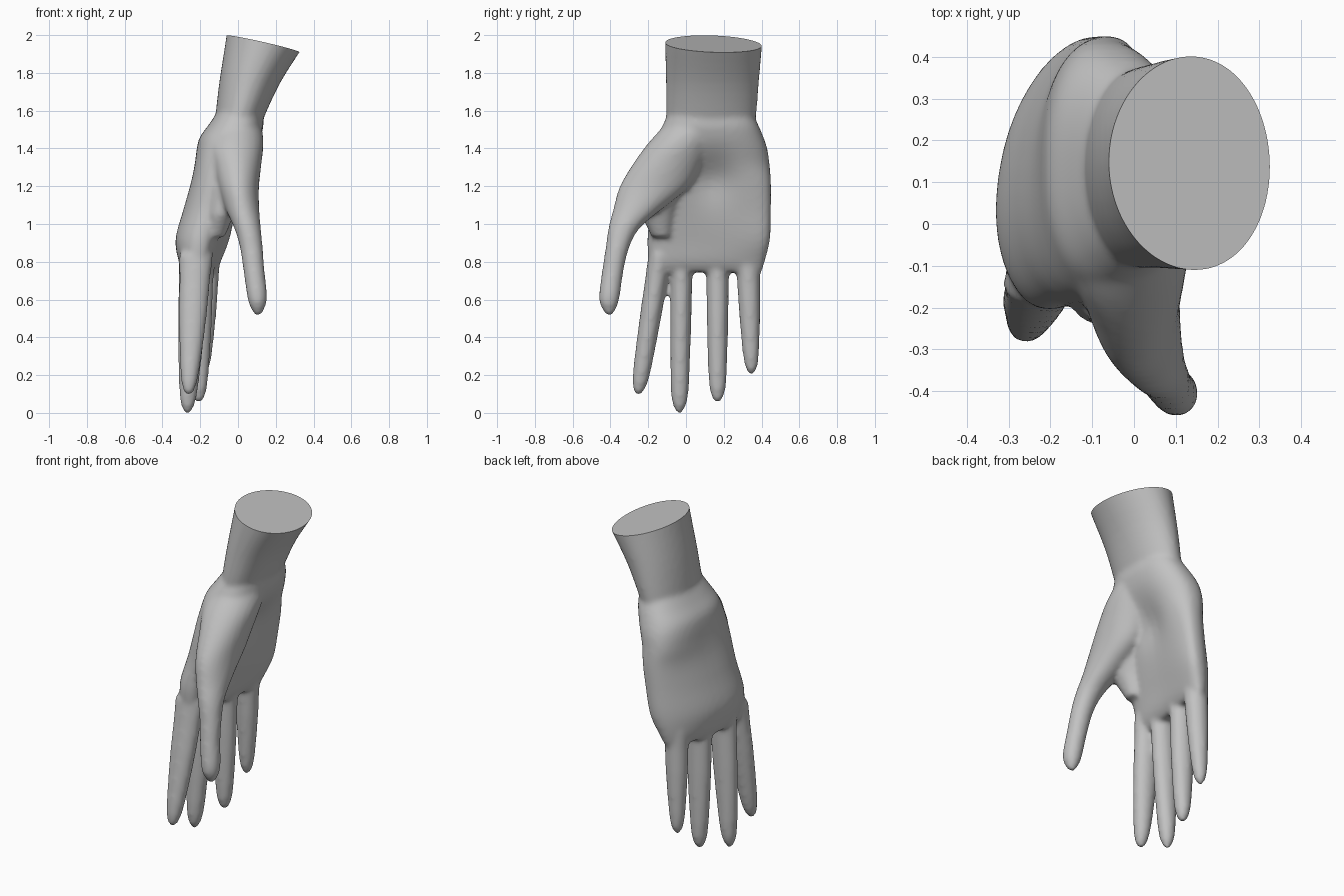
import bpy, bmesh, math
from mathutils import Vector

if "Cube" in bpy.data.objects:
    bpy.data.objects.remove(bpy.data.objects["Cube"])

skin = bpy.data.materials.new("plain grey")
skin.diffuse_color = (0.54, 0.54, 0.54, 1)
skin.use_nodes = True
skin.node_tree.nodes["Principled BSDF"].inputs["Base Color"].default_value = skin.diffuse_color


def loft(bm, rings):
    """Skin a closed tube through rings of equal point count."""
    loops = [[bm.verts.new(p) for p in ring] for ring in rings]
    n = len(loops[0])
    for a, b in zip(loops, loops[1:]):
        for i in range(n):
            bm.faces.new((a[i], a[(i + 1) % n], b[(i + 1) % n], b[i]))
    bm.faces.new(loops[0][::-1])
    bm.faces.new(loops[-1])


def refine(rows, steps=4):
    """Smooth spline through rows of section numbers."""
    out = []
    for i in range(len(rows) - 1):
        a, b, c, d = (rows[max(i - 1, 0)], rows[i], rows[i + 1],
                      rows[min(i + 2, len(rows) - 1)])
        for s in range(steps):
            t = s / steps
            out.append([q + .5 * t * (r - p + t * (2 * p - 5 * q + 4 * r - w
                        + t * (3 * (q - r) + w - p)))
                        for p, q, r, w in zip(a, b, c, d)])
    return out + [list(rows[-1])]


def ellipse(x, y, z, rx, ry, n=24):
    return [(x + rx * math.sin(t), y + ry * math.cos(t), z)
            for t in (2 * math.pi * i / n for i in range(n))]


def palm_ring(z, xc, yc, hx, hy, slope, bend, n=48):
    """Rounded box section, bowed across the knuckles, dished on the palm side."""
    hollow = .045 * math.exp(-((z - 1.25) / .13) ** 2)
    pts = []
    for i in range(n):
        t = 2 * math.pi * i / n
        s, c = math.sin(t), math.cos(t)
        d = hy * math.copysign(abs(c) ** 0.85, c)
        x = xc + slope * d + bend * d * d + hx * math.copysign(abs(s) ** 0.85, s)
        if s > 0:
            x -= hollow * math.exp(-((d - 0.01) / 0.12) ** 2)
        pts.append((x, yc + d, z))
    return pts


# Palm
bm = bmesh.new()
palm = [  # z, centre x, centre y, half depth, half width, slope, bend
    (0.745, -.215, .11, .065, .29, .12, .4),
    (0.80, -.212, .11, .096, .307, .12, .4),
    (0.92, -.202, .12, .122, .325, .15, .5),
    (1.08, -.157, .13, .126, .32, .12, .4),
    (1.22, -.112, .13, .134, .32, .08, .2),
    (1.32, -.08, .13, .148, .312, .03, 0),
    (1.40, -.058, .13, .16, .30, 0, 0),
    (1.46, -.04, .13, .162, .28, 0, 0),
    (1.52, -.012, .13, .147, .255, 0, 0),
    (1.58, .008, .13, .125, .225, 0, 0)]
loft(bm, [palm_ring(*s) for s in refine(palm)])

# Thumb
thumb = [  # x, y, z, radius x, radius y
    (.0, .06, 1.57, .11, .13), (-.01, .02, 1.49, .14, .165),
    (-.015, -.035, 1.41, .15, .18), (-.005, -.105, 1.30, .127, .188),
    (.003, -.172, 1.19, .108, .183), (.023, -.255, 1.08, .09, .13),
    (.05, -.327, .98, .071, .084), (.07, -.362, .88, .061, .063),
    (.085, -.388, .75, .056, .057), (.10, -.404, .63, .054, .056),
    (.104, -.408, .57, .044, .046), (.105, -.405, .520, .018, .02)]
loft(bm, [ellipse(*s) for s in refine(thumb, 3)])

# Fingers
fingers = [  # base x, y, radius x, y / tip x, y, z, radius
    (-.222, -.135, .091, .064, -.262, -.254, .093, .046),
    (-.228, -.022, .087, .060, -.268, -.035, -.002, .048),
    (-.205, .167, .082, .063, -.208, .167, .053, .047),
    (-.165, .327, .074, .067, -.185, .347, .203, .041)]
for bx, by, rbx, rby, tx, ty, tz, r in fingers:
    rings = []
    top = 0.84
    for f, k in ((0, 0), (.18, .2), (.4, .33), (.6, .55), (.8, .85),
                 (.9, 1), (.96, 1), (1, 1)):
        cap = {.9: .93, .96: .68, 1: .25}.get(f, 1)
        rings.append(ellipse(bx + (tx - bx) * f, by + (ty - by) * f,
                             top + (tz - top) * f,
                             (rbx + (r - rbx) * k) * cap,
                             (rby + (r - rby) * k) * cap))
    loft(bm, rings)

# Web of skin between thumb and index finger
loft(bm, [ellipse(-.06, -.12, 1.2, .09, .12), ellipse(-.09, -.15, 1.05, .07, .09),
          ellipse(-.12, -.13, .93, .05, .05)])

# Forearm, overlong
loft(bm, [ellipse(*s, n=36) for s in refine((
    (-.005, .13, 1.48, .113, .217), (.008, .133, 1.56, .128, .237),
    (.063, .140, 1.75, .162, .246), (.142, .146, 1.95, .210, .257),
    (.207, .150, 2.12, .251, .263)))])

# Fuse all parts into one skin and soften it
bmesh.ops.recalc_face_normals(bm, faces=bm.faces)
mesh = bpy.data.meshes.new("parts")
bm.to_mesh(mesh)
bm.free()
mesh.materials.append(skin)
hand = bpy.data.objects.new("hand", mesh)
bpy.context.collection.objects.link(hand)
remesh = hand.modifiers.new("fuse", 'REMESH')
remesh.mode = 'VOXEL'
remesh.voxel_size = 0.013
smooth = hand.modifiers.new("soften", 'SMOOTH')
smooth.factor = 0.5
smooth.iterations = 9
deps = bpy.context.evaluated_depsgraph_get()
fused = bpy.data.meshes.new_from_object(hand.evaluated_get(deps))
hand.modifiers.clear()

# Slanted flat end of the forearm
bm = bmesh.new()
bm.from_mesh(fused)
cut = bmesh.ops.bisect_plane(bm, geom=bm.verts[:] + bm.edges[:] + bm.faces[:],
                             plane_co=Vector((-.06, .14, 1.998)),
                             plane_no=Vector((.23, .04, 1)), clear_outer=True)
bmesh.ops.contextual_create(
    bm, geom=[e for e in cut["geom_cut"] if isinstance(e, bmesh.types.BMEdge)])
bmesh.ops.recalc_face_normals(bm, faces=bm.faces)
bm.to_mesh(fused)
bm.free()
fused.materials.clear()
fused.materials.append(skin)
hand.data = fused
bpy.context.view_layer.objects.active = hand
hand.select_set(True)
bpy.ops.object.shade_smooth_by_angle(angle=math.radians(50))
